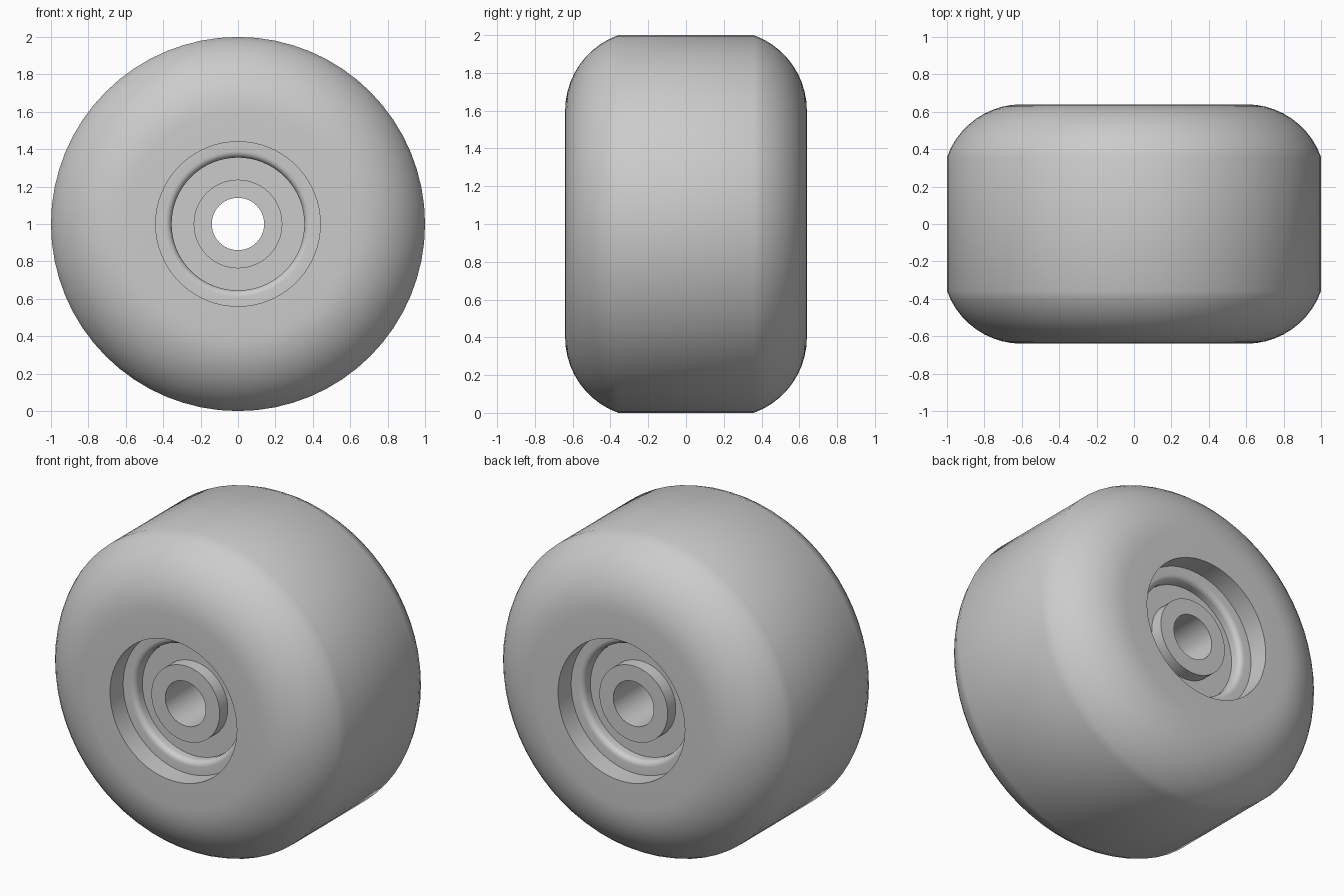
import bpy
import bmesh
import math

cube = bpy.data.objects.get("Cube")
if cube:
    bpy.data.objects.remove(cube, do_unlink=True)

grey = bpy.data.materials.new("light grey")
grey.use_nodes = True
GREY = (0.6, 0.6, 0.6, 1.0)
grey.diffuse_color = GREY
grey.node_tree.nodes["Principled BSDF"].inputs["Base Color"].default_value = GREY


def arc(cr, cy, rad, a0, a1, steps):
    """Arc of (radius, y) points around the centre (cr, cy), angles in degrees."""
    pts = []
    for i in range(steps + 1):
        a = math.radians(a0 + (a1 - a0) * i / steps)
        pts.append((cr + rad * math.cos(a), cy + rad * math.sin(a)))
    return pts


def lathe(name, half, segments):
    """Mirror a half profile across y = 0 and turn it around the wheel axle."""
    loop = half + [(r, -y) for r, y in reversed(half)]
    bm = bmesh.new()
    rings = []
    for s in range(segments):
        a = 2 * math.pi * s / segments
        rings.append([bm.verts.new((r * math.cos(a), y, r * math.sin(a))) for r, y in loop])
    n = len(loop)
    for s in range(segments):
        a, b = rings[s], rings[(s + 1) % segments]
        for i in range(n):
            j = (i + 1) % n
            bm.faces.new((a[i], a[j], b[j], b[i]))
    bmesh.ops.recalc_face_normals(bm, faces=bm.faces)
    mesh = bpy.data.meshes.new(name)
    bm.to_mesh(mesh)
    bm.free()
    mesh.materials.append(grey)
    obj = bpy.data.objects.new(name, mesh)
    obj.location.z = 1.0
    bpy.context.collection.objects.link(obj)
    bpy.ops.object.select_all(action='DESELECT')
    obj.select_set(True)
    bpy.context.view_layer.objects.active = obj
    bpy.ops.object.shade_smooth_by_angle(angle=math.radians(30))
    return obj


# Tyre: flat tread, round shoulders, flat side walls
shoulder_start = math.degrees(math.acos(0.4 / 0.425))
lathe("tyre", arc(0.6, 0.215, 0.425, shoulder_start, 90, 10) + [(0.44, 0.64)], 64)

# Core: ledge inside the recess with a rounded inner lip
lathe("core", [(0.45, 0.51)] + arc(0.39, 0.475, 0.035, 90, 180, 5) + [(0.355, 0.42)], 64)

# Bearing: flat disc between the core and the sleeve
lathe("bearing", [(0.36, 0.44), (0.22, 0.44)], 64)

# Sleeve: raised hub around the axle hole
lathe("axle_sleeve", [(0.237, 0.52), (0.14, 0.52)], 64)
